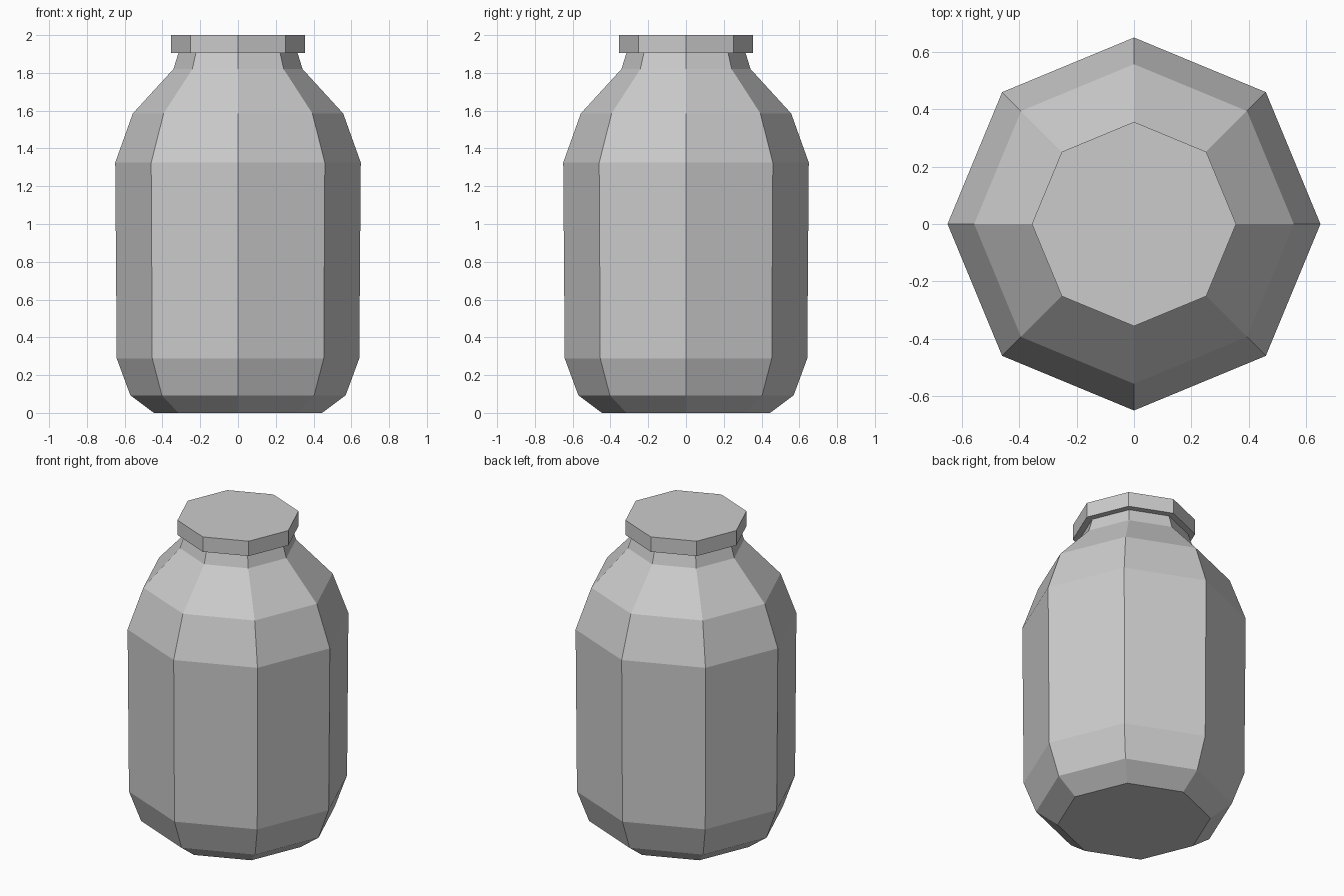
import bpy
import bmesh
from math import cos, sin, tau

SIDES = 8

default_cube = bpy.data.objects.get("Cube")
if default_cube:
    bpy.data.objects.remove(default_cube, do_unlink=True)


def make_material(name, colour):
    mat = bpy.data.materials.new(name)
    mat.use_nodes = True
    mat.diffuse_color = colour
    mat.node_tree.nodes["Principled BSDF"].inputs["Base Color"].default_value = colour
    return mat


def lathe(name, profile, mat):
    """Stack octagonal rings of (radius, height) and close both ends."""
    bm = bmesh.new()
    rings = [
        [bm.verts.new((r * cos(tau * i / SIDES), r * sin(tau * i / SIDES), z))
         for i in range(SIDES)]
        for r, z in profile
    ]
    for low, high in zip(rings, rings[1:]):
        for i in range(SIDES):
            j = (i + 1) % SIDES
            bm.faces.new((low[i], low[j], high[j], high[i]))
    bm.faces.new(rings[0][::-1])
    bm.faces.new(rings[-1])
    mesh = bpy.data.meshes.new(name)
    bm.to_mesh(mesh)
    bm.free()
    mesh.materials.append(mat)
    obj = bpy.data.objects.new(name, mesh)
    bpy.context.collection.objects.link(obj)
    return obj


grey = make_material("light_grey", (0.6, 0.6, 0.6, 1.0))

# Jar body: chamfered base, tall wall, sloping shoulder, tapered neck
lathe("jar_body", [
    (0.445, 0.0), (0.57, 0.093), (0.642, 0.288), (0.65, 1.325),
    (0.557, 1.585), (0.342, 1.82), (0.314, 1.91),
], grey)

# Flat lid overhanging the neck
lathe("lid", [(0.356, 1.905), (0.356, 2.0)], grey)
